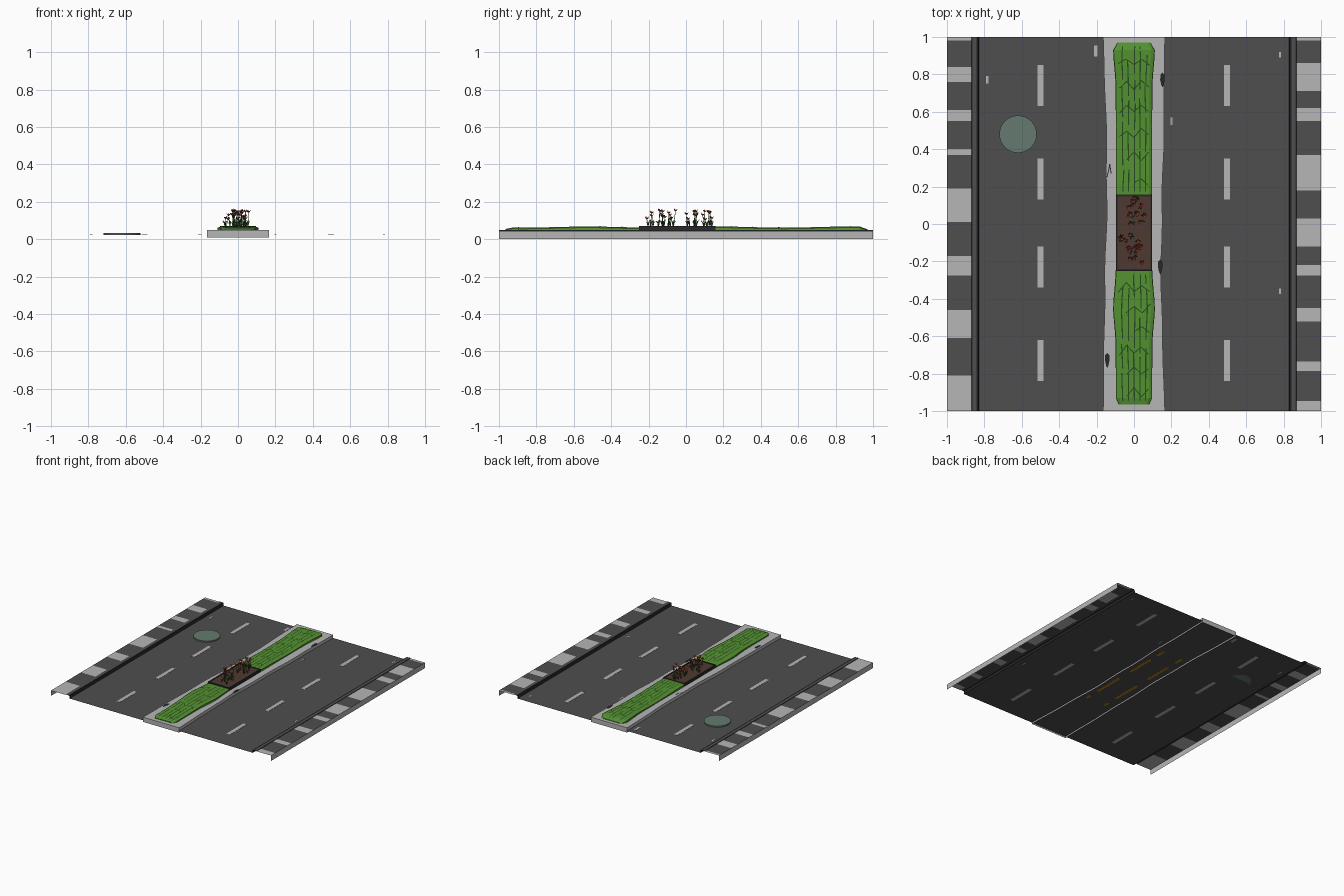
import bpy, bmesh, math, random
from mathutils import Vector

if "Cube" in bpy.data.objects:
    bpy.data.objects.remove(bpy.data.objects["Cube"])

random.seed(4)
ROAD = 0.023      # road level
WALK = 0.044      # pavement level
TOP = 0.049       # median level


def mat(name, hexcol):
    m = bpy.data.materials.new(name)
    c = [int(hexcol[i:i + 2], 16) / 255 for i in (0, 2, 4)]
    m.diffuse_color = [((v + 0.055) / 1.055) ** 2.4 if v > 0.04 else v / 12.92 for v in c] + [1]
    m.use_nodes = True
    m.node_tree.nodes["Principled BSDF"].inputs["Base Color"].default_value = m.diffuse_color
    return m


ASPHALT = mat("asphalt", "4e4e4e")
STONE = mat("light_stone", "b6b6b6")
BLACK = mat("seam_black", "282828")
GRASS = mat("grass_green", "539130")
DARK = mat("dark_green", "27491c")
SOIL = mat("soil_brown", "4f3a31")
RED = mat("flower_red", "b4513c")
LEAF = mat("leaf_green", "3f6130")
COVER = mat("cover_green", "647a6e")
YELLOW = mat("line_yellow", "a87d1c")


def finish(name, bm, *mats):
    me = bpy.data.meshes.new(name)
    bm.to_mesh(me)
    bm.free()
    for m in mats:
        me.materials.append(m)
    ob = bpy.data.objects.new(name, me)
    bpy.context.collection.objects.link(ob)
    return ob


def face(bm, pts, mi=0):
    f = bm.faces.new([bm.verts.new(p) for p in pts])
    f.material_index = mi
    return f


def box(bm, x0, x1, y0, y1, z0, z1, mi=0):
    r = bmesh.ops.create_cube(bm, size=1)
    for v in r["verts"]:
        v.co = (x0 + (v.co.x + .5) * (x1 - x0), y0 + (v.co.y + .5) * (y1 - y0), z0 + (v.co.z + .5) * (z1 - z0))
        for f in v.link_faces:
            f.material_index = mi


def ribbon(bm, pts, w, mi=0):
    """Flat painted line through the points."""
    for a, b in zip(pts, pts[1:]):
        a, b = Vector(a), Vector(b)
        n = Vector((a.y - b.y, b.x - a.x, 0)).normalized() * w / 2
        face(bm, [a - n, b - n, b + n, a + n], mi)


# Road sheet
bm = bmesh.new()
face(bm, [(-.835, -1, ROAD), (.835, -1, ROAD), (.835, 1, ROAD), (-.835, 1, ROAD)])
finish("road", bm, ASPHALT)

# Lane dashes and small worn paint spots, seen from both sides of the road
bm = bmesh.new()
T = 0.0015
for x in (-.5, .497):
    for y in (.74, .24, -.23, -.73):
        box(bm, x - .015, x + .015, y - .11, y + .11, ROAD - T, ROAD + T)
for x, y, w, h in ((-.205, .925, .02, .06), (-.785, .77, .012, .04), (.2, .55, .01, .04),
                   (.78, .905, .01, .03), (.78, -.36, .01, .03)):
    box(bm, x - w / 2, x + w / 2, y - h / 2, y + h / 2, ROAD - T, ROAD + T)
finish("lane_dashes", bm, STONE)

# Old centre lines, hidden under the median
bm = bmesh.new()
for x in (-.085, .09):
    for y0, y1 in ((-.45, -.4), (-.32, -.06), (.06, .3), (.38, .46)):
        box(bm, x - .013, x + .013, y0, y1, ROAD - T, ROAD + T)
finish("centre_lines", bm, YELLOW)

# Manhole cover
bm = bmesh.new()
bmesh.ops.create_cone(bm, cap_ends=True, segments=32, radius1=.1, radius2=.1, depth=.01)
bmesh.ops.translate(bm, verts=bm.verts, vec=(-.62, .48, .028))
finish("manhole_cover", bm, COVER)

# Pavements: outer skirt, alternating tiles and a dark-edged curb
EDGES = {
    -1: (1, .98, .84, .76, .61, .55, .40, .37, .19, .01, -.17, -.275, -.46, -.61, -.81, -1),
    1: (1, .98, .86, .71, .62, .55, .37, .18, .03, -.12, -.22, -.275, -.45, -.52, -.735, -.785, -.945, -1),
}
CURB = [(.868, WALK, 2), (.866, .047, 0), (.843, .047, 2), (.834, .046, 2), (.83, ROAD, 0)]
for side, edges in EDGES.items():
    bm = bmesh.new()

    def strip(x0, z0, x1, z1, y0, y1, mi):
        p = [(side * x0, y0, z0), (side * x0, y1, z0), (side * x1, y1, z1), (side * x1, y0, z1)]
        face(bm, p if side > 0 else p[::-1], mi)
    strip(1, 0, 1, WALK, -1, 1, 1)
    for i, (y1, y0) in enumerate(zip(edges, edges[1:])):
        strip(1, WALK, .868, WALK, y0, y1, 0 if i % 2 else 1)
    for (xa, za, m), (xb, zb, _) in zip(CURB, CURB[1:]):
        strip(xa, za, xb, zb, -1, 1, m)
    finish("pavement_" + ("right" if side > 0 else "left"), bm, ASPHALT, STONE, BLACK)


# Median: open-bottomed slab with worn, wavy sides
def median_half(y, s):
    return .153 + .012 * abs(y) ** 3 - .008 * math.cos(3 * y + s) * (1 - y * y) + .003 * math.sin(13 * y + 2 * s) * (1 - y * y)


bm = bmesh.new()
rows = []
for i in range(33):
    y = -1 + i / 16
    l, r = -median_half(y, -1), median_half(y, 1)
    rows.append([bm.verts.new(p) for p in ((l, y, .01), (l, y, TOP), (r, y, TOP), (r, y, .01))])
for a, b in zip(rows, rows[1:]):
    for k in range(3):
        bm.faces.new([a[k], a[k + 1], b[k + 1], b[k]])
bm.faces.new(rows[0])
bm.faces.new(rows[-1])
bmesh.ops.recalc_face_normals(bm, faces=bm.faces)
finish("median_slab", bm, STONE)

# Chips along the median edges
bm = bmesh.new()
for x, y in ((.152, .77), (.14, -.23), (-.143, -.73)):
    face(bm, [(x + .012 * math.cos(a) * (1 + .4 * math.sin(3 * a)), y + .04 * math.sin(a), TOP + .001)
              for a in [k * math.pi / 4 for k in range(8)]])
ribbon(bm, [(-.145, .25, TOP + .001), (-.135, .29, TOP + .001), (-.13, .32, TOP + .001), (-.122, .27, TOP + .001)], .005)
finish("median_chips", bm, BLACK)


# Grass beds with dark blade lines
def grass(name, y0, y1, bulge_y):
    def half(y):
        end = min(1, (.97 - abs(y)) / .03 * .25 + .8)
        return (.097 + .014 * math.exp(-((y - bulge_y) / .12) ** 2)) * end

    def height(y):
        end = min(1, max(0, (.972 - abs(y)) / .035))
        return .053 + (.012 + .003 * math.sin(9 * y)) * end

    bm = bmesh.new()
    n, rows = 20, []
    for i in range(n + 1):
        y = y0 + (y1 - y0) * i / n
        w, h = half(y), height(y)
        prof = ((-w, .047), (-w * .97, h - .006), (-w * .82, h), (w * .82, h), (w * .97, h - .006), (w, .047))
        rows.append([bm.verts.new((x, y, z)) for x, z in prof])
    for a, b in zip(rows, rows[1:]):
        for k in range(5):
            bm.faces.new([a[k], a[k + 1], b[k + 1], b[k]])
    bm.faces.new(rows[0])
    bm.faces.new(rows[-1])
    bmesh.ops.recalc_face_normals(bm, faces=bm.faces)
    # lengthwise lines
    for u in (-.62, -.3, .02, .34, .64):
        y = y0 + .02
        while y < y1 - .06:
            L = min(random.uniform(.1, .3), y1 - .02 - y)
            d = random.uniform(-.07, .07)
            pts = [y + L * k / 6 for k in range(7)]
            ribbon(bm, [(half(t) * (u + d * k / 6), t, height(t) + .0015) for k, t in enumerate(pts)], .006, 1)
            y += L + random.uniform(.01, .05)
    # crosswise zigzags
    for k in range(6):
        y = y0 + (y1 - y0) * (k + .6) / 6.4
        us = [-.8, -.4, 0, .4, .8][random.choice((0, 0, 1, 2)):]
        pts = []
        for j, u in enumerate(us):
            t = min(max(y + (.018 if j % 2 else -.018) + random.uniform(-.01, .01), y0 + .01), y1 - .01)
            pts.append((u * half(t), t, height(t) + .002))
        ribbon(bm, pts, .005, 1)
    # dark rim on the shoulders
    for s in (-1, 1):
        ys = [y0 + (y1 - y0) * k / n for k in range(n + 1)]
        ribbon(bm, [(s * half(t) * .98, t, height(t) - .005) for t in ys], .005, 1)
    finish(name, bm, GRASS, DARK)


grass("grass_front", -.965, -.25, -.45)
grass("grass_back", .155, .97, .93)

# Flower bed: dark frame and soil
bm = bmesh.new()
box(bm, -.088, .088, -.24, .147, .045, .069, 0)
for x in (-.092, .092):
    box(bm, x - .005, x + .005, -.25, .157, .045, .072, 1)
for y in (-.246, .153):
    box(bm, -.09, .09, y - .005, y + .005, .045, .072, 1)
finish("flower_bed", bm, SOIL, BLACK)


# Flowers: stem, blades and a flared ring of petals
def flower(bm, x, y, top):
    lean = Vector((random.uniform(-.012, .012), random.uniform(-.012, .012), 0))
    base, head = Vector((x, y, .067)), Vector((x, y, top - .016)) + lean
    for d in (Vector((.0015, 0, 0)), Vector((0, .0015, 0))):
        face(bm, [base - d, base + d, head + d, head - d], 0)
    for k in range(4):
        a = random.uniform(0, 6.28)
        o = Vector((math.cos(a), math.sin(a), 0))
        s = Vector((-o.y, o.x, 0)) * .003
        mid = base + o * .007 + Vector((0, 0, .022))
        tip = base + o * .019 + Vector((0, 0, random.uniform(.025, .042)))
        face(bm, [base - s, base + s, mid + s, mid - s], 0)
        face(bm, [mid - s, mid + s, tip], 0)
    a0 = random.uniform(0, 1)
    for k in range(6):
        a = a0 + k * math.pi / 3
        o = Vector((math.cos(a), math.sin(a), 0))
        s = Vector((-o.y, o.x, 0)) * .005
        up = Vector((0, 0, 1))
        mid = head + o * .008 + up * .009
        tip = head + o * .012 + up * (.018 if k % 2 else .012)
        face(bm, [head, mid + s, tip, mid - s], 1)


bm = bmesh.new()
for cy, slope in ((-.14, -.35), (.07, -.4)):
    for i in range(15):
        dy = random.uniform(-.075, .075)
        x = slope * dy + random.uniform(-.045, .045)
        flower(bm, x, cy + dy, random.uniform(.115, .163))
finish("flowers", bm, LEAF, RED)
